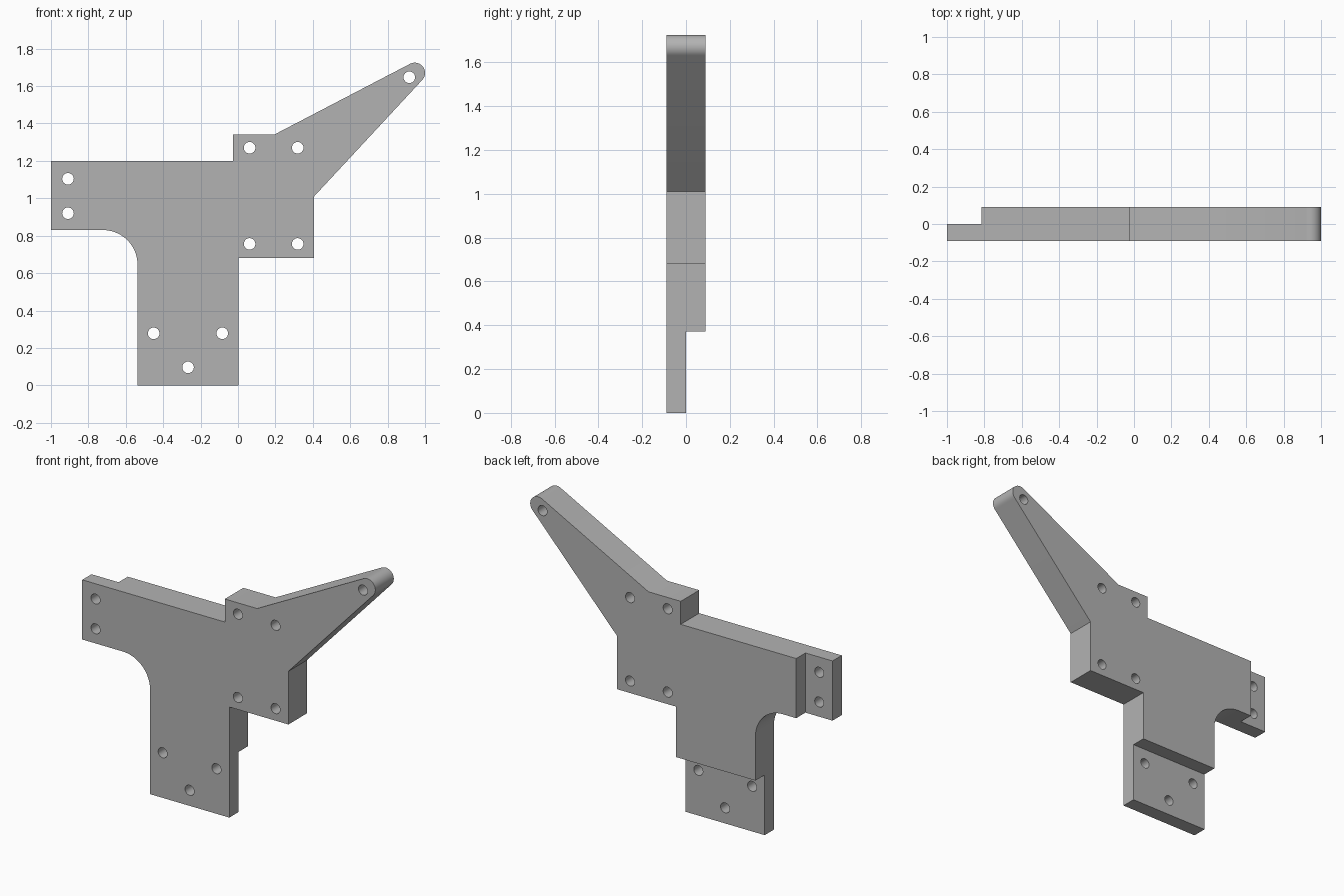
import bpy, bmesh
from math import sin, cos, radians, pi

default = bpy.data.objects.get("Cube")
if default:
    bpy.data.objects.remove(default, do_unlink=True)

HALF = 0.09          # half the plate thickness
HOLE_RADIUS = 0.031

grey = bpy.data.materials.new("plain grey")
grey.use_nodes = True
grey.diffuse_color = (0.45, 0.45, 0.45, 1)
grey.node_tree.nodes["Principled BSDF"].inputs["Base Color"].default_value = (0.45, 0.45, 0.45, 1)


def arc(cx, cz, r, start, end, steps):
    angles = [radians(start + (end - start) * i / steps) for i in range(steps + 1)]
    return [(cx + r * cos(a), cz + r * sin(a)) for a in angles]


def add_prism(bm, outline, y0, y1):
    """Extrude a counter-clockwise (x, z) outline from y0 back to y1."""
    face = bm.faces.new([bm.verts.new((x, y0, z)) for x, z in outline])
    grown = bmesh.ops.extrude_face_region(bm, geom=[face])["geom"]
    verts = [v for v in grown if isinstance(v, bmesh.types.BMVert)]
    bmesh.ops.translate(bm, vec=(0, y1 - y0, 0), verts=verts)


def make_object(name, prisms):
    bm = bmesh.new()
    for outline, y0, y1 in prisms:
        add_prism(bm, outline, y0, y1)
    bmesh.ops.recalc_face_normals(bm, faces=bm.faces)
    mesh = bpy.data.meshes.new(name)
    bm.to_mesh(mesh)
    bm.free()
    mesh.materials.append(grey)
    obj = bpy.data.objects.new(name, mesh)
    bpy.context.scene.collection.objects.link(obj)
    return obj


def rectangle(x0, z0, x1, z1):
    return [(x0, z0), (x1, z0), (x1, z1), (x0, z1)]


# Plate outline: leg, bolt block, slanted arm with round tip, side arm, inner fillet
outline = [(-0.537, 0), (0.004, 0), (0.004, 0.682), (0.407, 0.682), (0.407, 1.01)]
outline += arc(0.945, 1.67, 0.055, -43, 117.5, 20)
outline += [(0.193, 1.34), (-0.027, 1.34), (-0.027, 1.198), (-1, 1.198), (-1, 0.83)]
outline += arc(-0.722, 0.645, 0.185, 90, 0, 18)
bracket = make_object("bracket_plate", [(outline, -HALF, HALF)])

# Half-thickness rebates on the back of the leg foot and the side arm end
rebates = make_object("rebate_cutter", [
    (rectangle(-0.7, -0.1, 0.2, 0.371), 0, 0.2),
    (rectangle(-1.1, 0.7, -0.815, 1.3), 0, 0.2),
])

# Bolt holes: side arm, bolt block, leg foot, arm tip
holes = [(-0.909, z) for z in (0.92, 1.104)]
holes += [(x, z) for x in (0.062, 0.319) for z in (0.756, 1.27)]
holes += [(-0.451, 0.278), (-0.084, 0.278), (-0.267, 0.096), (0.916, 1.647)]
drills = make_object("hole_cutter", [
    (arc(x, z, HOLE_RADIUS, 0, 345, 23), -0.2, 0.2) for x, z in holes
])

for cutter in (rebates, drills):
    cut = bracket.modifiers.new(cutter.name, 'BOOLEAN')
    cut.operation = 'DIFFERENCE'
    cut.solver = 'EXACT'
    cut.object = cutter

# Bake the cuts, then drop the cutters
bpy.context.view_layer.objects.active = bracket
bracket.select_set(True)
for modifier in list(bracket.modifiers):
    bpy.ops.object.modifier_apply(modifier=modifier.name)
for cutter in (rebates, drills):
    bpy.data.objects.remove(cutter, do_unlink=True)
bpy.ops.object.shade_smooth_by_angle(angle=radians(30))
